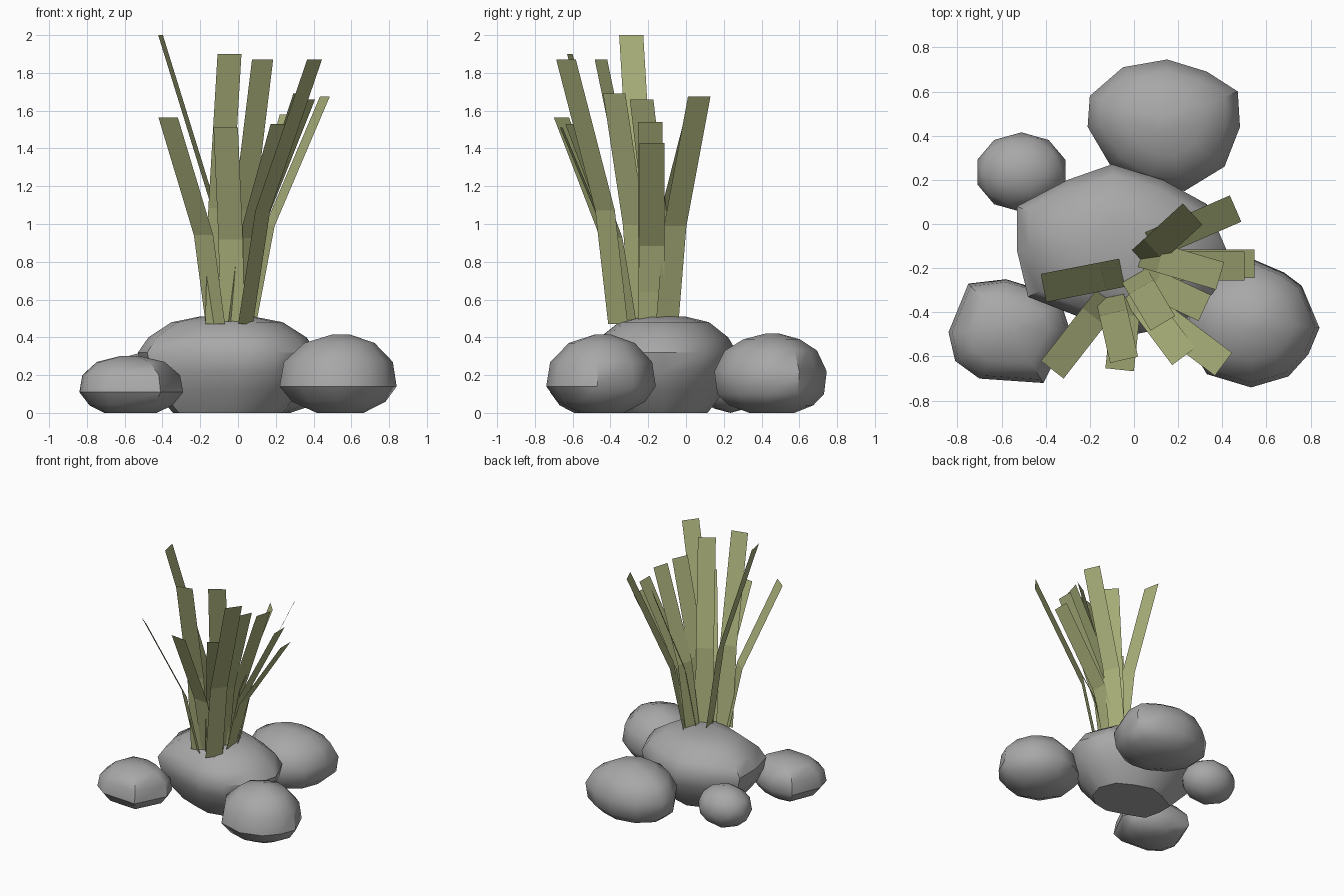
import bpy
import bmesh
import math
from mathutils import Vector

cube = bpy.data.objects.get("Cube")
if cube:
    bpy.data.objects.remove(cube, do_unlink=True)


def make_material(name, color):
    mat = bpy.data.materials.new(name)
    mat.use_nodes = True
    mat.diffuse_color = color
    mat.node_tree.nodes["Principled BSDF"].inputs["Base Color"].default_value = color
    return mat


stone_grey = make_material("stone grey", (0.39, 0.39, 0.39, 1))
reed_green = make_material("reed green", (0.41, 0.445, 0.2, 1))


def finish(bm, name, material, smooth_angle=None):
    """Turn a bmesh into a named, coloured object."""
    mesh = bpy.data.meshes.new(name)
    bm.to_mesh(mesh)
    bm.free()
    mesh.materials.append(material)
    obj = bpy.data.objects.new(name, mesh)
    bpy.context.collection.objects.link(obj)
    if smooth_angle:
        bpy.ops.object.select_all(action="DESELECT")
        obj.select_set(True)
        bpy.context.view_layer.objects.active = obj
        bpy.ops.object.shade_smooth_by_angle(angle=math.radians(smooth_angle))
    return obj


def rock(name, outline, profile):
    """Stack scaled copies of a plan outline; profile holds (height, scale)."""
    bm = bmesh.new()
    points = [Vector(p) for p in outline]
    centre = sum(points, Vector((0, 0))) / len(points)
    rings = []
    for z, scale in profile:
        ring = [centre + (p - centre) * scale for p in points]
        rings.append([bm.verts.new((p.x, p.y, z)) for p in ring])
    count = len(points)
    for low, high in zip(rings, rings[1:]):
        for i in range(count):
            j = (i + 1) % count
            bm.faces.new((low[i], low[j], high[j], high[i]))
    bm.faces.new(list(reversed(rings[0])))
    bm.faces.new(rings[-1])
    finish(bm, name, stone_grey, 42)


# Large rock that carries the reeds
rock("main_rock",
     [(.42, -.12), (.33, .09), (.13, .2), (-.1, .27), (-.3, .2), (-.53, .08),
      (-.53, -.12), (-.48, -.33), (-.25, -.42), (0, -.5), (.2, -.46), (.36, -.32)],
     [(0, .6), (.12, .84), (.22, .95), (.32, 1), (.4, .88), (.48, .62), (.51, .3)])

# Surrounding rocks
rock("back_rock",
     [(.48, .44), (.47, .6), (.33, .69), (.15, .745), (-.05, .71), (-.2, .58),
      (-.21, .44), (-.11, .27), (.06, .17), (.23, .15), (.41, .26)],
     [(0, .4), (.04, .75), (.1, .95), (.22, 1), (.33, .82), (.39, .5), (.42, .12)])
rock("front_left_rock",
     [(.84, -.47), (.76, -.28), (.68, -.22), (.54, -.16), (.4, -.2), (.24, -.3),
      (.22, -.5), (.33, -.68), (.53, -.74), (.7, -.69), (.79, -.59)],
     [(0, .4), (.06, .8), (.14, 1), (.27, .93), (.37, .6), (.415, .15)])
rock("front_right_rock",
     [(-.29, -.48), (-.33, -.36), (-.45, -.29), (-.58, -.25), (-.75, -.27),
      (-.84, -.49), (-.81, -.62), (-.7, -.7), (-.41, -.72)],
     [(0, .5), (.04, .8), (.11, 1), (.2, .94), (.27, .65), (.3, .2)])

# Small round pebble
bm = bmesh.new()
bmesh.ops.create_icosphere(bm, subdivisions=2, radius=1)
bmesh.ops.scale(bm, vec=(.21, .18, .16), verts=bm.verts)
bmesh.ops.translate(bm, vec=(-.51, .235, .16), verts=bm.verts)
finish(bm, "back_right_pebble", stone_grey, 42)


def reed(name, tip, base, width=0.13):
    """Flat blade with a single outward bend."""
    tip, base = Vector(tip), Vector((*base, 0.47))
    bend = base.lerp(tip, 0.25)
    bend.z = base.z + 0.43 * (tip.z - base.z)
    lean = tip - base
    side = Vector((-lean.y, lean.x, 0)).normalized() * width / 2
    bm = bmesh.new()
    rows = [(bm.verts.new(p - side), bm.verts.new(p + side)) for p in (base, bend, tip)]
    for (a, b), (c, d) in zip(rows, rows[1:]):
        bm.faces.new((a, b, d, c))
    finish(bm, name, reed_green)


# Reeds: tip position, then base position in plan
reeds = [
    ((-.41, -.29, 2), (-.05, -.22)),
    ((-.045, -.615, 1.9), (-.11, -.33)),
    ((-.065, -.66, 1.51), (-.03, -.33)),
    ((-.37, -.66, 1.565), (-.12, -.34)),
    ((.13, -.45, 1.87), (0, -.23)),
    ((.405, -.635, 1.87), (.04, -.36)),
    ((.225, -.6, 1.53), (0, -.3)),
    ((.39, -.235, 1.66), (.03, -.13)),
    ((.32, -.38, 1.69), (.02, -.24)),
    ((.46, .07, 1.675), (.07, -.1)),
    ((.5, -.19, 1.54), (.07, -.19)),
    ((.545, -.18, 1.43), (.06, -.18)),
    ((.265, .045, 1.58), (.03, -.17)),
]
for number, (tip, base) in enumerate(reeds, start=1):
    reed(f"reed_{number}", tip, base)
